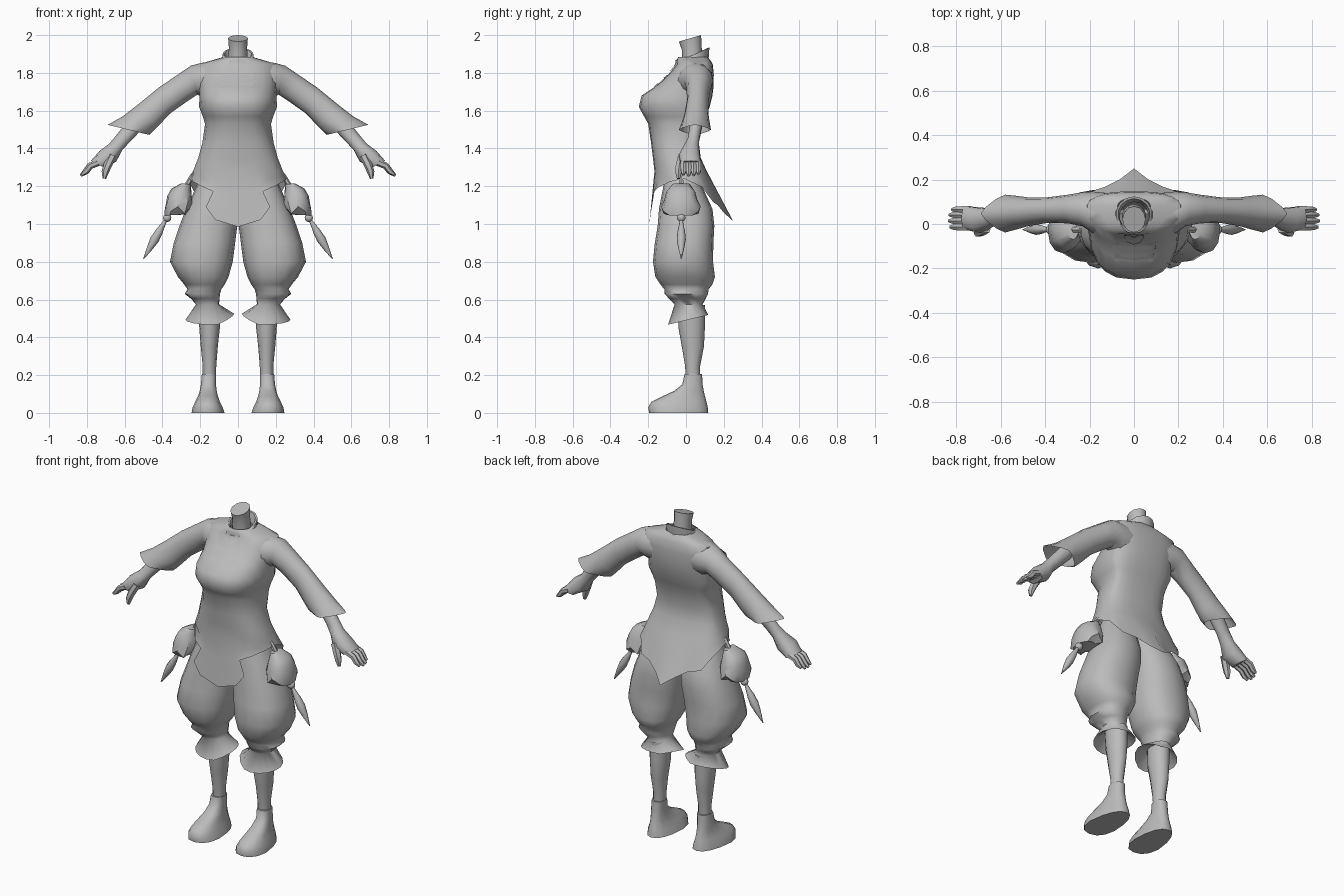
import bpy, bmesh, math
from mathutils import Vector
from mathutils.bvhtree import BVHTree

if "Cube" in bpy.data.objects:
    bpy.data.objects.remove(bpy.data.objects["Cube"])

grey = bpy.data.materials.new("plain grey")
grey.diffuse_color = (0.5, 0.5, 0.5, 1)
grey.use_nodes = True
grey.node_tree.nodes["Principled BSDF"].inputs["Base Color"].default_value = grey.diffuse_color


def ring(c, a, b, n=12, e=2.0):
    """Superellipse around c; starts at c+a and turns towards b."""
    c, a, b = Vector(c), Vector(a), Vector(b)
    f = lambda v: math.copysign(abs(v) ** (2 / e), v) if abs(v) > 1e-6 else 0
    return [c + a * f(math.cos(2 * math.pi * i / n)) + b * f(math.sin(2 * math.pi * i / n))
            for i in range(n)]


def pair(p, q, y0, y1, n=12, e=2.0):
    """Ring through two (x, z) points with a depth range in y."""
    ym = (y0 + y1) / 2
    p, q = Vector((p[0], ym, p[1])), Vector((q[0], ym, q[1]))
    return ring((p + q) / 2, (p - q) / 2, (0, (y1 - y0) / 2, 0), n, e)


def box_ring(z, x0, x1, y0, y1, n=16, e=2.3, tilt=0):
    """Level ring from x and y limits, starting at the front; tilt raises the back."""
    c = Vector(((x0 + x1) / 2, (y0 + y1) / 2, z))
    return ring(c, (0, (y0 - y1) / 2, -tilt), ((x1 - x0) / 2, 0, 0), n, e)


def finish(name, bm, mirror=False, angle=50):
    bmesh.ops.recalc_face_normals(bm, faces=bm.faces)
    me = bpy.data.meshes.new(name)
    bm.to_mesh(me)
    bm.free()
    me.materials.append(grey)
    me.shade_smooth()
    me.set_sharp_from_angle(angle=math.radians(angle))
    ob = bpy.data.objects.new(name, me)
    bpy.context.collection.objects.link(ob)
    if mirror:
        ob.modifiers.new("other side", "MIRROR")
    return ob


def loft(name, rings, start=False, end=False, mirror=False, angle=50):
    bm = bmesh.new()
    rows = [[bm.verts.new(p) for p in r] for r in rings]
    n = len(rows[0])
    for r, s in zip(rows, rows[1:]):
        for i in range(n):
            bm.faces.new((r[i], r[(i + 1) % n], s[(i + 1) % n], s[i]))
    if start:
        bm.faces.new(rows[0])
    if end:
        bm.faces.new(rows[-1])
    return finish(name, bm, mirror, angle)


# Tunic body: (height, half width, front y, back y)
N = 22
body = [(1.885, .075, -.04, .115), (1.866, .14, -.05, .13), (1.845, .212, -.05, .142),
        (1.79, .218, -.095, .147), (1.73, .21, -.16, .146), (1.68, .205, -.235, .14),
        (1.62, .208, -.25, .125), (1.57, .188, -.222, .105), (1.53, .176, -.2, .09),
        (1.43, .19, -.185, .068), (1.35, .212, -.175, .078), (1.28, .24, -.167, .11)]
rows = []
for z, w, f, b in body:
    e = 1.0 if z > 1.75 else .9 if z > 1.7 else .77
    mid = .07 if z > 1.75 else .06 if z > 1.7 else .035 if z > 1.5 else -.02
    r = []
    for i in range(N):
        t = 2 * math.pi * i / N
        s, c = math.sin(t), math.cos(t)
        x = math.copysign(abs(s) ** .77, s) * w if abs(s) > 1e-6 else 0
        k = abs(c) ** (e if c > 0 else .77)
        r.append(Vector((x, mid + ((f if c > 0 else b) - mid) * k, z)))
    rows.append(r)

# Ragged hem, front centre round to back centre
hem = [(0, -.195, .985), (.12, -.192, 1.022), (.17, -.182, 1.09), (.132, -.17, 1.172),
       (.19, -.14, 1.198), (.24, -.08, 1.225), (.262, -.01, 1.24), (.245, .085, 1.195),
       (.2, .145, 1.115), (.13, .168, 1.10), (.065, .2, 1.06), (0, .25, 1.015)]
hem = [Vector(p) for p in hem]
hem += [Vector((-p.x, p.y, p.z)) for p in hem[-2:0:-1]]
mid_row = [a.lerp(b, .45) for a, b in zip(rows[-1], hem)]
for i, k in ((1, .75), (2, .72), (3, .9)):
    for j in (i, N - i):
        mid_row[j].x *= k
rows += [mid_row, hem]
tunic = loft("tunic", rows, angle=60)

# Neck and standing collar
loft("neck", [box_ring(1.84, -.055, .055, -.02, .09, 12, 2),
              box_ring(1.93, -.048, .048, -.022, .083, 12, 2, .008),
              box_ring(1.983, -.052, .052, -.038, .08, 12, 2, .017)], end=True)
loft("collar", [box_ring(1.865, -.088, .088, -.06, .12, 14, 2, .014),
                box_ring(1.898, -.082, .082, -.035, .124, 14, 2, .036),
                box_ring(1.898, -.072, .072, -.028, .114, 14, 2, .034),
                box_ring(1.865, -.065, .065, -.03, .10, 14, 2, .01)])

# Thin chest trims laid on the tunic surface
tree = BVHTree.FromPolygons([v.co for v in tunic.data.vertices],
                            [p.vertices for p in tunic.data.polygons])


def trim(name, outline):
    """outline: (x, low z, high z) columns across the chest."""
    bm = bmesh.new()
    fine = [[u + (v - u) * k / 5 for u, v in zip(a, b)]
            for a, b in zip(outline, outline[1:]) for k in range(5)] + [outline[-1]]
    cols = []
    for x, lo, hi in fine:
        col = []
        for k in range(5):
            z = lo + (hi - lo) * k / 4
            hit = tree.ray_cast(Vector((x, -1, z)), Vector((0, 1, 0)))[0]
            col.append(bm.verts.new((x, (hit.y if hit else -.05) - .006, z)))
        cols.append(col)
    for a, b in zip(cols, cols[1:]):
        for k in range(4):
            bm.faces.new((a[k], b[k], b[k + 1], a[k + 1]))
    finish(name, bm)


trim("neck_placket", [(-.045, 1.84, 1.87), (-.03, 1.81, 1.87), (0, 1.80, 1.87),
                      (.03, 1.81, 1.87), (.045, 1.84, 1.87)])
for name, z, w in (("upper_fastening", 1.78, .10), ("lower_fastening", 1.735, .09)):
    trim(name, [(-w, z - .012, z + .018), (-w * .75, z - .012, z + .018), (-w * .6, z - .008, z + .008),
                (0, z - .008, z + .008), (w * .6, z - .008, z + .008),
                (w * .75, z - .012, z + .018), (w, z - .012, z + .018)])

# Sleeves with wide pointed cuffs
loft("sleeve", [pair((.12, 1.86), (.13, 1.66), -.05, .14),
                pair((.195, 1.853), (.175, 1.665), -.042, .146),
                pair((.25, 1.838), (.215, 1.685), -.01, .143),
                pair((.32, 1.79), (.275, 1.645), .003, .132),
                pair((.42, 1.722), (.36, 1.585), .005, .12),
                pair((.53, 1.632), (.425, 1.515), -.01, .12),
                pair((.61, 1.57), (.45, 1.49), -.025, .127, e=1.8),
                pair((.69, 1.525), (.47, 1.472), -.038, .132, e=1.3)], mirror=True)

# Forearm and palm
loft("hand", [pair((.58, 1.55), (.5, 1.51), .02, .09, 10),
              pair((.648, 1.465), (.572, 1.435), .008, .072, 10),
              pair((.682, 1.425), (.612, 1.392), -.015, .07, 10),
              pair((.735, 1.385), (.645, 1.33), -.04, .075, 10, 2.4),
              pair((.778, 1.335), (.708, 1.298), -.028, .08, 10, 2.6)], end=True, mirror=True)


def digit(name, pts, r):
    """Tapered finger along a path of points."""
    rings = []
    for i, p in enumerate(pts):
        d = Vector(pts[min(i + 1, len(pts) - 1)]) - Vector(pts[max(i - 1, 0)])
        s = d.cross(Vector((0, 1, 0))).normalized()
        k = r * (1, .95, .85, .4)[i]
        rings.append(ring(p, s * k, s.cross(d).normalized() * k, 6))
    loft(name, rings, True, True, True)


for i, (y, ln) in enumerate(((-.014, .93), (.014, 1.0), (.041, .97), (.065, .85))):
    a, b = Vector((.74, y, 1.325)), Vector((.834, y, 1.256))
    digit("finger_%d" % (i + 1),
          [a, a.lerp(b, ln * .4) + Vector((.008, 0, .008)), a.lerp(b, ln * .75), a.lerp(b, ln)], .018)
digit("thumb", [(.665, -.02, 1.36), (.69, -.035, 1.31), (.703, -.04, 1.275), (.708, -.04, 1.24)], .023)

# Baggy trousers with gathered, flared cuffs: (z, inner x, outer x, front y, back y)
legs = [(1.30, 0, .18, -.1, .05), (1.2, 0, .22, -.12, .085), (1.08, 0, .275, -.143, .14),
        (.99, .004, .31, -.15, .15), (.9, .015, .34, -.165, .145), (.8, .028, .36, -.175, .143),
        (.72, .05, .318, -.162, .153), (.68, .07, .285, -.135, .14), (.655, .088, .268, -.115, .12),
        (.63, .095, .282, -.113, .116), (.605, .098, .25, -.09, .105), (.575, .1, .222, -.06, .088)]
rows = [box_ring(*r) for r in legs]
cuff = box_ring(.5, .02, .278, -.095, .118, e=1.9)
for p in cuff:
    p.z = .49 + .24 * p.y + .4 * max(0, .1 - p.x)
rows.append(cuff)
rows.append(box_ring(.55, .1, .205, -.04, .09))
loft("trouser_leg", rows, mirror=True, angle=75)

# Shins
loft("shin", [box_ring(z, a, b, f, k, 12, 2) for z, a, b, f, k in
              ((.57, .095, .21, -.045, .1), (.45, .096, .205, -.04, .1), (.35, .107, .197, -.022, .095),
               (.25, .115, .187, -.005, .075), (.17, .117, .187, 0, .075))], mirror=True)

# Shoes with a flared sole and toes turned slightly outwards
shoe = [(.205, .108, .2, -.008, .085), (.15, .11, .205, -.02, .088), (.115, .105, .21, -.065, .094),
        (.09, .1, .215, -.12, .1), (.06, .09, .226, -.182, .108), (.03, .075, .24, -.2, .115),
        (.004, .064, .246, -.195, .118)]
rows = [box_ring(z, a, b, f, k, 14, 2.4) for z, a, b, f, k in shoe]
for r in rows:
    for p in r:
        heel = min(1, max(0, (p.y + .1) / .2))
        p.x = .157 + (p.x - .157) * (1 - .25 * heel) + .008 * (.5 - heel)
rows[-1] = [Vector((p.x, p.y, 0)) for p in rows[-1]]
loft("shoe", rows, True, True, True)

# Hip pouches hung from a short strap
loft("pouch_strap", [pair((.25, 1.265), (.225, 1.255), -.04, -.015, 6),
                     pair((.29, 1.2), (.265, 1.19), -.04, -.01, 6)], True, True, True)
pouch = [pair((.3, 1.215), (.25, 1.21), -.07, .02, 12),
         pair((.352, 1.188), (.245, 1.15), -.105, .05, 12, 2.4),
         pair((.374, 1.15), (.235, 1.105), -.115, .06, 12, 2.4),
         pair((.388, 1.085), (.25, 1.062), -.132, .078, 12, 2.2),
         pair((.388, 1.045), (.28, 1.05), -.1, .045, 12)]
for i, p in enumerate(pouch[3]):
    p.z += .018 if i % 2 else -.012
loft("pouch", pouch, True, True, True, 35)

# Bead and tassel below each pouch
bm = bmesh.new()
bmesh.ops.create_uvsphere(bm, u_segments=10, v_segments=6, radius=.023)
bmesh.ops.translate(bm, verts=bm.verts, vec=(.375, -.025, 1.033))
finish("bead", bm, True)
top, tip = Vector((.382, -.025, 1.022)), Vector((.5, -.025, .815))
side = (tip - top).cross(Vector((0, 1, 0))).normalized()
loft("tassel", [ring(top.lerp(tip, t), side * r, (0, r, 0), 8) for t, r in
                ((0, .008), (.12, .012), (.3, .02), (.5, .024), (.7, .017), (1, .002))],
     True, True, True)
